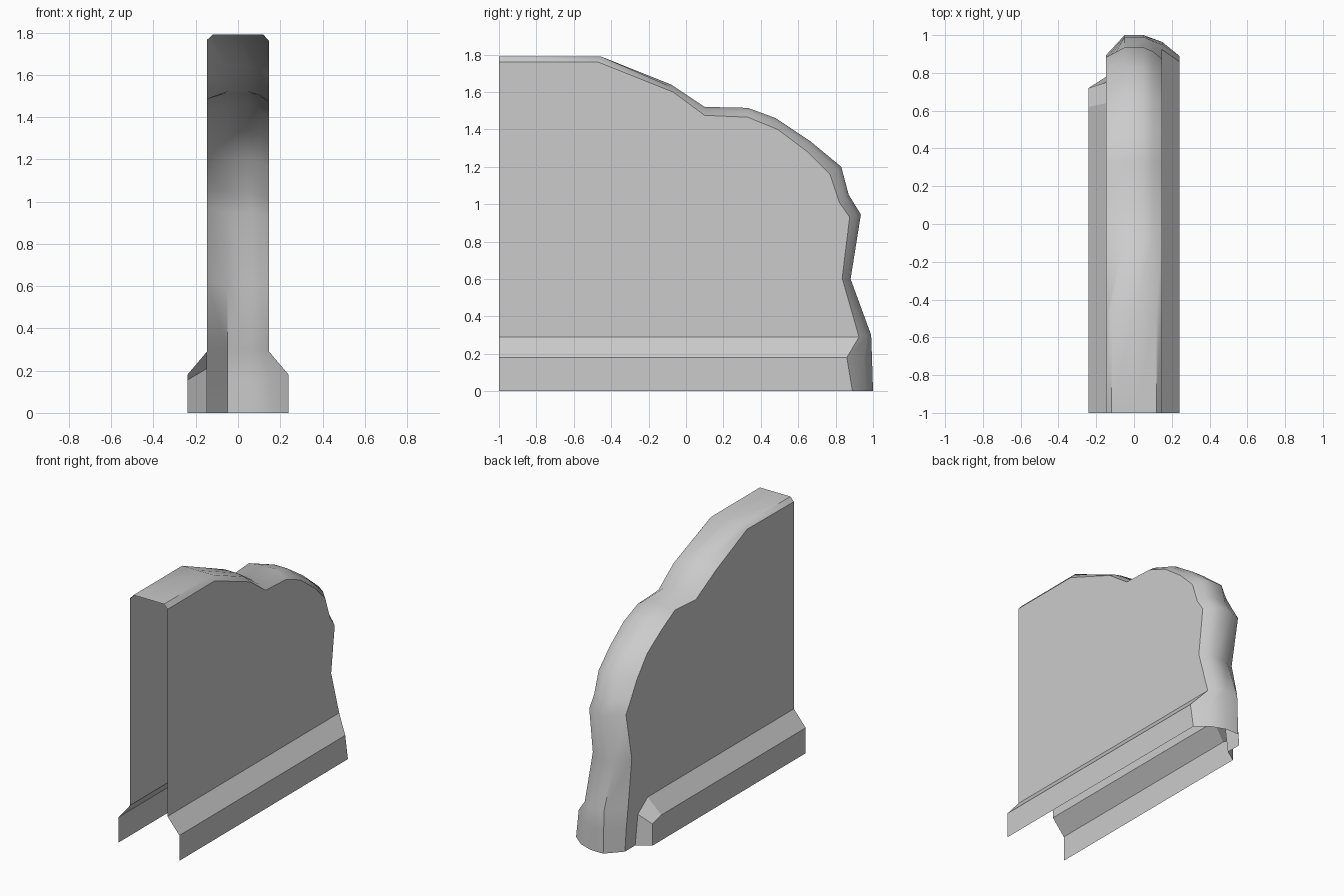
import bpy, bmesh

if "Cube" in bpy.data.objects:
    bpy.data.objects.remove(bpy.data.objects["Cube"])

T = 0.147   # half thickness of the wall
P = 0.24    # half width of the base ledge

# Broken-edge stations, top to bottom, each as (y, z) on left face, crest, right face
STATIONS = [
    ((-1.0, 1.76), (-1.0, 1.79), (-1.0, 1.76)),
    ((-.476, 1.765), (-.455, 1.79), (-.47, 1.76)),
    ((-.13, 1.61), (-.08, 1.64), (-.07, 1.60)),
    ((.10, 1.485), (.10, 1.52), (.10, 1.475)),
    ((.333, 1.50), (.33, 1.515), (.33, 1.465)),
    ((.48, 1.42), (.48, 1.46), (.49, 1.40)),
    ((.647, 1.31), (.66, 1.34), (.65, 1.28)),
    ((.76, 1.17), (.83, 1.20), (.77, 1.16)),
    ((.83, 1.05), (.87, 1.05), (.82, 1.01)),
    ((.883, .965), (.935, .945), (.875, .93)),
    ((.818, .63), (.88, .60), (.835, .605)),
    ((.86, .30), (.99, .30), (.925, .29)),
    ((.88, .16), (.995, .16), (.86, .18)),
    ((.895, 0), (1.0, 0), (.89, 0)),
]


def mesh_object(name, polygons, smooth=False):
    """Build an object from a list of polygons given as point lists."""
    bm = bmesh.new()
    for poly in polygons:
        bm.faces.new([bm.verts.new(p) for p in poly])
    bmesh.ops.remove_doubles(bm, verts=bm.verts, dist=1e-4)
    mesh = bpy.data.meshes.new(name)
    bm.to_mesh(mesh)
    bm.free()
    obj = bpy.data.objects.new(name, mesh)
    bpy.context.collection.objects.link(obj)
    if smooth:
        bpy.ops.object.select_all(action='DESELECT')
        obj.select_set(True)
        bpy.context.view_layer.objects.active = obj
        bpy.ops.object.shade_smooth_by_angle(angle=0.75)
    return obj


def at_x(x, points):
    return [(x, y, z) for y, z in points]


# Crumbled edge: rounded strip lofted through the stations
rows = []
last = len(STATIONS) - 1
for i, (left, crest, right) in enumerate(STATIONS):
    if i < 2:
        xs, blend = (-.12, 0, .12), 0
    elif i < last - 1:
        xs, blend = (-.05, .05, .10), .35
    else:
        xs, blend = (-.05, .05, .15), .33
    shoulder = [c + (r - c) * blend for c, r in zip(crest, right)]
    right_x = P if i >= last - 1 else T
    rows.append([(-T, *left), (xs[0], *crest), (xs[1], *crest),
                 (xs[2], *shoulder), (right_x, *right)])
strip = [(a[k], b[k], b[k + 1], a[k + 1])
         for a, b in zip(rows, rows[1:]) for k in range(4)]
mesh_object("broken_edge", strip, smooth=True)

# Flat wall faces; the left one drops to the ground past the short ledge
right_outline = [s[2] for s in STATIONS[:-2]] + [(-1, .29)]
mesh_object("wall_right", [at_x(T, right_outline[::-1])])
left_outline = [s[0] for s in STATIONS] + [(.78, 0), (.75, .21), (.64, .29), (-1, .29)]
mesh_object("wall_left", [at_x(-T, left_outline)])

# Right ledge: slope and upright, running into the broken edge
mesh_object("ledge_right", [
    [(T, -1, .29), (P, -1, .18), (P, .86, .18), (T, .925, .29)],
    [(P, -1, .18), (P, -1, 0), (P, .89, 0), (P, .86, .18)],
])

# Left ledge: stops short with a chipped, angled end
mesh_object("ledge_left", [
    [(-T, -1, .29), (-T, .64, .29), (-P, .62, .18), (-P, -1, .18)],
    [(-T, .64, .29), (-T, .75, .21), (-P, .72, .155), (-P, .62, .18)],
    [(-P, -1, .18), (-P, .62, .18), (-P, .72, .155), (-P, .72, 0), (-P, -1, 0)],
    [(-P, .72, 0), (-P, .72, .155), (-T, .75, .21), (-T, .78, 0)],
])
